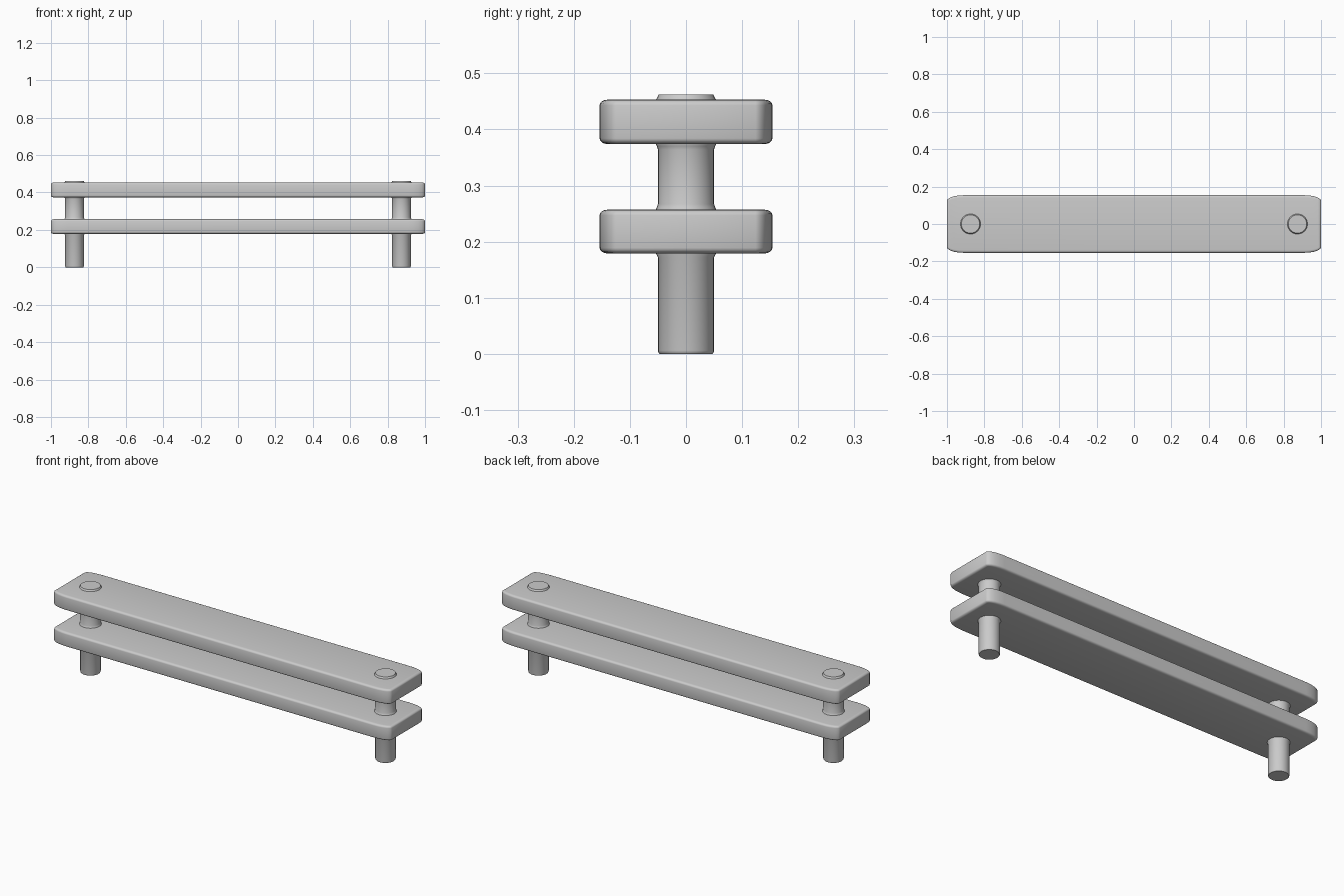
import bpy, bmesh
from math import pi, sin, cos

if "Cube" in bpy.data.objects:
    bpy.data.objects.remove(bpy.data.objects["Cube"])


def make_object(name, bm, angle):
    bmesh.ops.recalc_face_normals(bm, faces=bm.faces[:])
    mesh = bpy.data.meshes.new(name)
    bm.to_mesh(mesh)
    bm.free()
    ob = bpy.data.objects.new(name, mesh)
    bpy.context.collection.objects.link(ob)
    bpy.ops.object.select_all(action='DESELECT')
    ob.select_set(True)
    bpy.context.view_layer.objects.active = ob
    bpy.ops.object.shade_smooth_by_angle(angle=angle)
    return ob


def loft(name, rings, angle=pi / 5):
    bm = bmesh.new()
    loops = [[bm.verts.new(p) for p in ring] for ring in rings]
    n = len(loops[0])
    for a, b in zip(loops, loops[1:]):
        for i in range(n):
            j = (i + 1) % n
            bm.faces.new((a[i], a[j], b[j], b[i]))
    bm.faces.new(loops[0])
    bm.faces.new(loops[-1])
    return make_object(name, bm, angle)


def plank_ring(inset, z, hx=1.0, hy=0.154, rx=0.09, ry=0.03, steps=5):
    # rectangle with elongated rounded corners
    pts = []
    for q in range(4):
        sx = 1 if q in (0, 3) else -1
        sy = 1 if q in (0, 1) else -1
        for k in range(steps + 1):
            a = q * pi / 2 + k * pi / 2 / steps
            pts.append((sx * (hx - rx) + (rx - inset) * cos(a),
                        sy * (hy - ry) + (ry - inset) * sin(a), z))
    return pts


def plank(name, z0, z1, r_in=0.014, r_z=0.010):
    arc = [k * pi / 8 for k in range(5)]
    rings = [plank_ring(r_in * (1 - sin(a)), z0 + r_z * (1 - cos(a))) for a in arc]
    rings += [plank_ring(r_in * (1 - cos(a)), z1 - r_z * (1 - sin(a))) for a in arc]
    return loft(name, rings)


# Two long planks
plank("lower_plank", 0.179, 0.257)
plank("upper_plank", 0.374, 0.453)

# Posts with small flares where they meet the planks
post_profile = [(0.047, 0), (0.049, 0.002), (0.05, 0.006),
                (0.05, 0.172), (0.054, 0.18),
                (0.055, 0.255), (0.052, 0.261), (0.05, 0.267),
                (0.05, 0.364), (0.052, 0.37), (0.055, 0.376),
                (0.055, 0.451), (0.051, 0.457), (0.049, 0.462)]
for side, x in (("left", -0.874), ("right", 0.874)):
    loft(side + "_post",
         [[(x + r * cos(k * pi / 16), r * sin(k * pi / 16), z) for k in range(32)]
          for r, z in post_profile])
